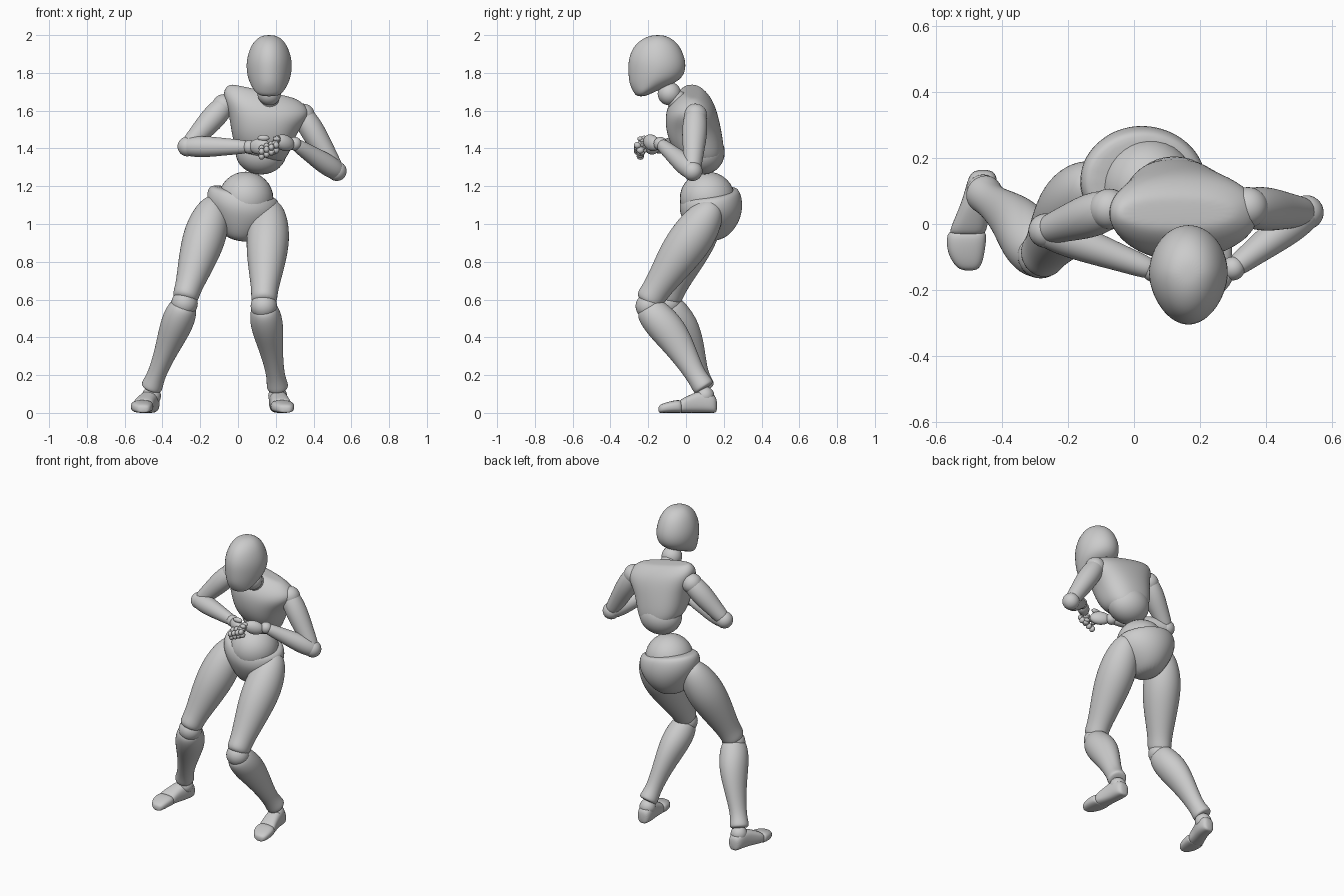
import bpy, bmesh, math
from mathutils import Vector

SEG = 20


def loft(name, rings, power=1.0, taper=0.0):
    """Skin rings of (centre, side vector, depth vector) and smooth them."""
    bm = bmesh.new()
    loops = []
    for c, u, v in rings:
        loop = []
        for i in range(SEG):
            a = 2 * math.pi * i / SEG
            ca, sa = math.cos(a), math.sin(a)
            px = math.copysign(abs(ca) ** power, ca) * (1 - taper * max(0, sa))
            py = math.copysign(abs(sa) ** power, sa)
            loop.append(bm.verts.new(Vector(c) + Vector(u) * px + Vector(v) * py))
        loops.append(loop)
    for a, b in zip(loops, loops[1:]):
        for i in range(SEG):
            j = (i + 1) % SEG
            bm.faces.new((a[i], a[j], b[j], b[i]))
    bm.faces.new(loops[0])
    bm.faces.new(loops[-1])
    bmesh.ops.recalc_face_normals(bm, faces=bm.faces)
    for f in bm.faces:
        f.smooth = True
    me = bpy.data.meshes.new(name)
    bm.to_mesh(me)
    bm.free()
    ob = bpy.data.objects.new(name, me)
    bpy.context.collection.objects.link(ob)
    m = ob.modifiers.new("smooth", 'SUBSURF')
    m.levels = m.render_levels = 2
    return ob


def slices(name, rows, kx=0.0, ky=0.0, **kw):
    """Body block from level slices (x, y, z, half width, half depth), tilted by kx, ky."""
    return loft(name, [((x, y, z), (rx, 0, kx * rx), (0, -ry, -ky * ry))
                       for x, y, z, rx, ry in rows], **kw)


def limb(name, p0, p1, rows):
    """Limb from p0 to p1 with stations (t, half width, half depth, forward shift)."""
    p0, p1 = Vector(p0), Vector(p1)
    a = (p1 - p0).normalized()
    u = a.cross(Vector((0, -1, 0))).normalized()
    v = u.cross(a)
    return loft(name, [(p0.lerp(p1, t) + v * s, u * w, v * d) for t, w, d, s in rows])


def ball(name, c, r, rot=(0, 0, 0), seg=32):
    bpy.ops.mesh.primitive_uv_sphere_add(segments=seg, ring_count=seg // 2, radius=1,
                                         location=c, rotation=rot)
    ob = bpy.context.object
    ob.name = name
    ob.scale = r if isinstance(r, tuple) else (r, r, r)
    bpy.ops.object.shade_smooth()
    return ob


# head: (z, front y, back y, half width), x centred on the leaning neck
HEAD = [(2.0, -.17, -.13, .02), (1.99, -.215, -.085, .058), (1.95, -.275, -.035, .096),
        (1.88, -.306, -.003, .121), (1.82, -.308, .002, .123), (1.77, -.305, -.02, .114),
        (1.735, -.298, -.08, .098), (1.70, -.28, -.165, .078), (1.675, -.262, -.215, .045)]
slices("head", [(.165, (f + b) / 2, z, w, (b - f) / 2) for z, f, b, w in HEAD], taper=.12)
ball("neck_ball", (.165, -.088, 1.69), .062)
limb("neck", (.16, .0, 1.61), (.165, -.085, 1.69),
     [(0, .065, .065, 0), (.5, .056, .056, 0), (1, .05, .05, 0)])

# chest and abdomen
slices("chest", [(.13, .035, 1.705, .15, .03), (.135, .035, 1.70, .185, .06),
                 (.152, .035, 1.655, .235, .105), (.15, .03, 1.60, .222, .135),
                 (.135, .035, 1.53, .182, .148), (.125, .052, 1.44, .16, .148),
                 (.12, .075, 1.37, .135, .125), (.12, .08, 1.335, .09, .085)],
       kx=-.22, ky=-.05, power=.85)
ball("abdomen", (.122, .09, 1.38), (.135, .115, .118))

# pelvis and belly
ball("belly", (.042, .113, 1.135), (.145, .146, .142))
slices("pelvis", [(.032, .13, 1.175, .15, .125), (.03, .13, 1.165, .188, .155),
                  (.026, .13, 1.10, .198, .173), (.018, .14, 1.03, .165, .157),
                  (.008, .14, .96, .11, .12), (0, .13, .91, .06, .065)], kx=-.2, ky=.1)

# legs
THIGH = [(-.19, .03, .03, 0), (-.15, .065, .065, 0), (0, .1, .102, 0), (.22, .117, .12, 0),
         (.45, .108, .112, .005), (.7, .086, .088, .005), (.88, .07, .074, .005),
         (.98, .071, .078, .005), (1.03, .05, .055, 0)]
SHIN = [(-.03, .05, .05, 0), (.0, .07, .078, .005), (.12, .086, .092, .0), (.27, .086, .097, -.01),
        (.45, .072, .086, -.015), (.65, .056, .068, -.01), (.85, .048, .053, 0),
        (.95, .056, .058, 0), (1.0, .058, .06, 0), (1.02, .045, .045, 0)]
LEGS = {"left": ((.165, .10, 1.03), (.137, -.197, .585), (.21, .095, .135)),
        "right": ((-.14, .10, 1.05), (-.283, -.095, .60), (-.458, .095, .135))}
for side, (hip, knee, ankle) in LEGS.items():
    limb(side + "_thigh", hip, knee, THIGH)
    ball(side + "_knee", Vector(knee) + Vector((0, 0, -.02)), .07)
    limb(side + "_shin", Vector(knee) + Vector((0, .005, -.025)), ankle, SHIN)
    ball(side + "_ankle", Vector(ankle) + Vector((0, .005, -.045)), .05)

# feet: (x, y, half width, top height)
FEET = {"left": ([(.21, .165, .025, .075), (.21, .145, .045, .1), (.212, .09, .05, .125),
                  (.222, .03, .05, .1), (.23, -.025, .058, .075), (.23, -.035, .045, .06)],
                 [(.23, -.02, .05, .055), (.232, -.03, .062, .072), (.237, -.085, .063, .062),
                  (.25, -.13, .045, .048), (.253, -.147, .022, .035)]),
        "right": ([(-.457, .165, .025, .075), (-.458, .145, .045, .1), (-.465, .09, .05, .125),
                   (-.488, .03, .05, .1), (-.505, -.025, .058, .075), (-.505, -.035, .045, .06)],
                  [(-.505, -.02, .05, .055), (-.507, -.03, .062, .072), (-.51, -.085, .058, .062),
                   (-.503, -.125, .042, .048), (-.5, -.142, .022, .035)])}
for side, parts in FEET.items():
    for label, rows in zip(("foot", "toes"), parts):
        loft(side + "_" + label, [((x, y, h / 2), (w, 0, 0), (0, 0, h / 2))
                                  for x, y, w, h in rows], power=.75)

# arms
UPPER = [(-.14, .025, .025, 0), (-.08, .05, .05, 0), (.1, .064, .066, 0), (.35, .066, .068, 0),
         (.65, .055, .056, 0), (.9, .047, .047, 0), (1.0, .04, .04, 0)]
FORE = [(-.1, .025, .025, 0), (-.05, .047, .047, 0), (.12, .057, .056, 0), (.35, .056, .054, 0),
        (.7, .043, .041, 0), (.95, .036, .034, 0), (1.0, .025, .025, 0)]
ARMS = {"left": ((.345, .05, 1.575), (.523, .035, 1.28), (.3, -.135, 1.425)),
        "right": ((-.075, .045, 1.625), (-.268, -.02, 1.41), (.06, -.14, 1.408))}
for side, (shoulder, elbow, wrist) in ARMS.items():
    ball(side + "_shoulder", shoulder, .062)
    limb(side + "_upper_arm", shoulder, elbow, UPPER)
    ball(side + "_elbow", elbow, .052)
    limb(side + "_forearm", elbow, wrist, FORE)
    ball(side + "_wrist", wrist, .036)

# hands clasped in front of the chest
ball("left_palm", (.245, -.182, 1.43), (.062, .034, .042), (0, .3, .6))
ball("right_palm", (.115, -.18, 1.41), (.062, .032, .042), (0, 0, -.55))
for i in range(4):
    # knuckle, middle and tip of each curled finger
    for j, (dy, dz) in enumerate(((0, .0), (-.028, -.016), (-.014, -.042))):
        ball(f"right_finger_{i}_{j}", (.125 + .026 * i, -.228 + dy, 1.40 + .011 * i + dz),
             (.016, .02, .018), seg=12)
        ball(f"left_finger_{i}_{j}", (.205 - .008 * i, -.222 + dy * .7, 1.455 - .022 * i + dz * .3),
             (.02, .016, .013), seg=12)
for side, x in (("left", .225), ("right", .135)):
    ball(side + "_thumb", (x, -.195, 1.455), (.032, .016, .016), seg=16)
